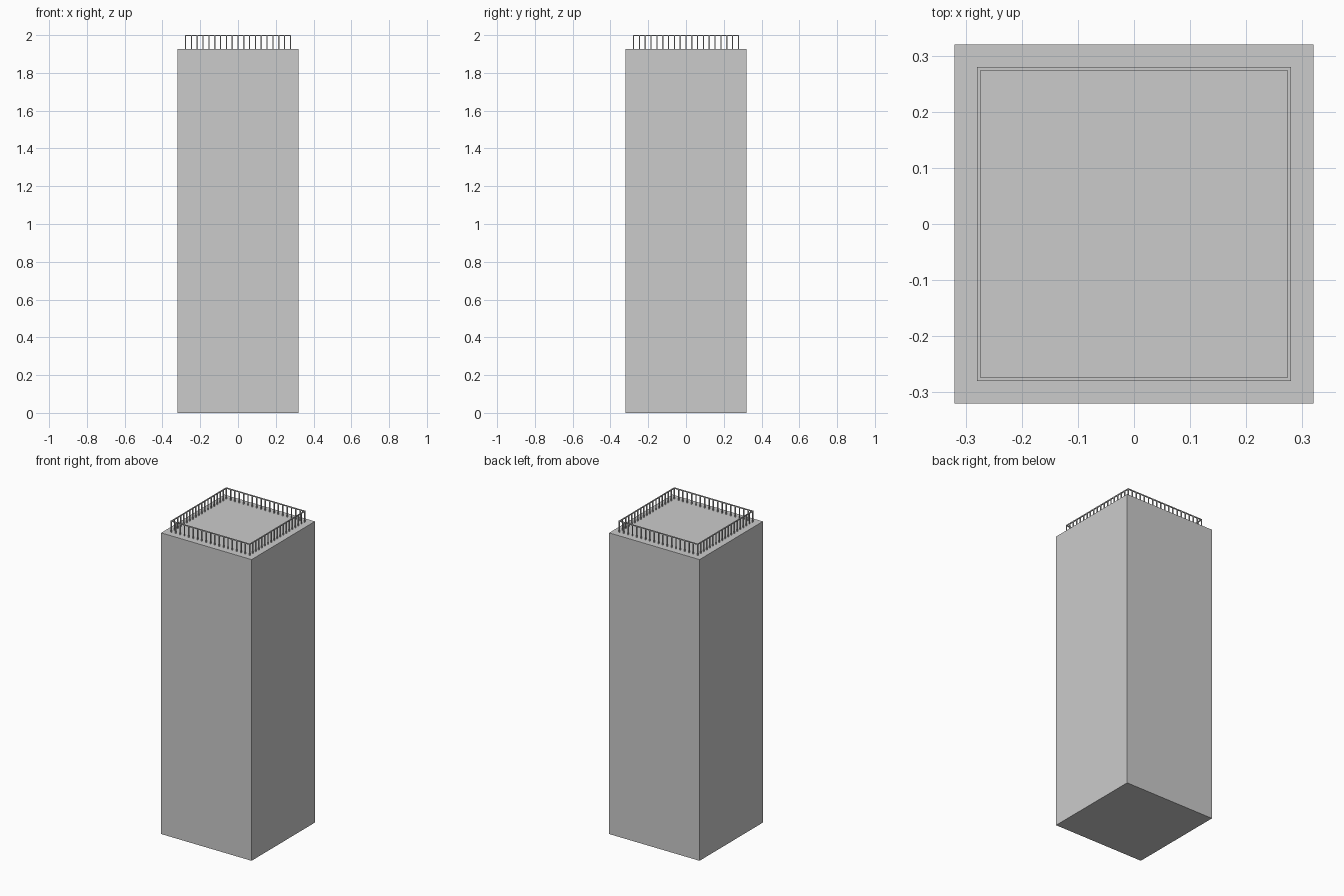
import bpy, bmesh
from mathutils import Matrix

if "Cube" in bpy.data.objects:
    bpy.data.objects.remove(bpy.data.objects["Cube"])

W, ROOF, TOP = 0.64, 1.927, 2.0      # tower width, roof height, railing top
R, T, N = 0.277, 0.006, 18           # railing centre line, bar thickness, gaps per side


def add_box(bm, center, size):
    m = Matrix.Translation(center) @ Matrix.Diagonal((*size, 1))
    bmesh.ops.create_cube(bm, size=1, matrix=m)


def finish(bm, name):
    me = bpy.data.meshes.new(name)
    bm.to_mesh(me)
    bm.free()
    ob = bpy.data.objects.new(name, me)
    bpy.context.collection.objects.link(ob)
    return ob


# Tower block
bm = bmesh.new()
add_box(bm, (0, 0, ROOF / 2), (W, W, ROOF))
finish(bm, "tower_block")

# Top rail: square ring
bm = bmesh.new()
z = TOP - T / 2
for s in (-1, 1):
    add_box(bm, (0, s * R, z), (2 * R + T, T, T))
    add_box(bm, (s * R, 0, z), (T, 2 * R - T, T))
finish(bm, "top_rail")

# Railing posts on all four sides, one shared post per corner
bm = bmesh.new()
h = TOP - T - ROOF
for i in range(N):
    p = -R + 2 * R * i / N
    for x, y in ((p, -R), (R, p), (-p, R), (-R, -p)):
        add_box(bm, (x, y, ROOF + h / 2), (T, T, h))
finish(bm, "railing_posts")
